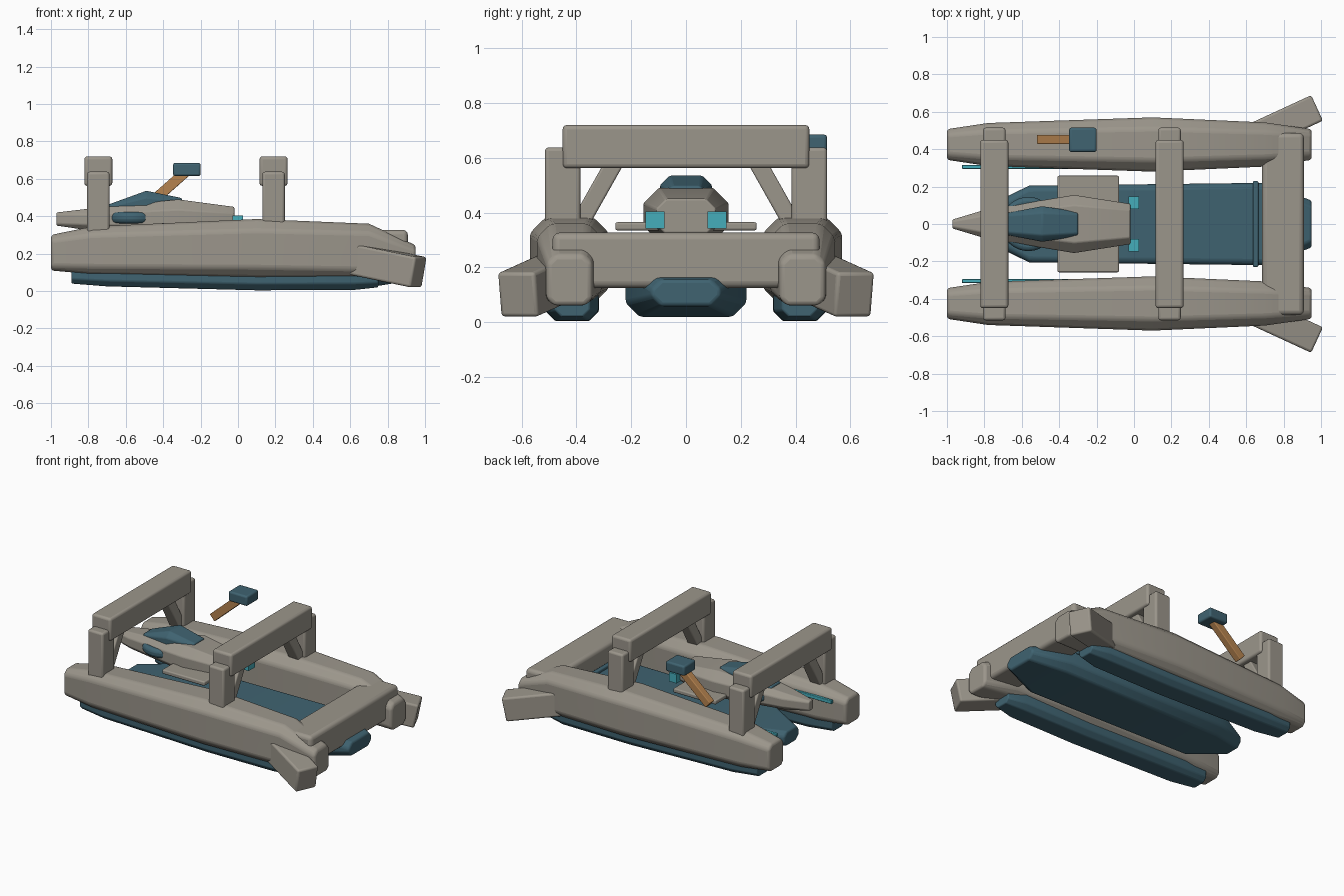
import bpy, bmesh, math
from mathutils import Vector, Matrix

if "Cube" in bpy.data.objects:
    bpy.data.objects.remove(bpy.data.objects["Cube"])


def material(name, rgb):
    m = bpy.data.materials.new(name)
    m.diffuse_color = (*rgb, 1)
    m.use_nodes = True
    m.node_tree.nodes["Principled BSDF"].inputs["Base Color"].default_value = m.diffuse_color
    return m


GREY = material("warm grey", (0.33, 0.305, 0.26))
BLUE = material("slate blue", (0.05, 0.125, 0.165))
CYAN = material("glow cyan", (0.06, 0.42, 0.5))
WOOD = material("orange brown", (0.47, 0.23, 0.08))


def finish(name, bm, mat, bevel):
    bmesh.ops.recalc_face_normals(bm, faces=bm.faces)
    me = bpy.data.meshes.new(name)
    bm.to_mesh(me)
    bm.free()
    me.materials.append(mat)
    ob = bpy.data.objects.new(name, me)
    bpy.context.collection.objects.link(ob)
    if bevel:
        mod = ob.modifiers.new("soft edges", 'BEVEL')
        mod.width = bevel
        mod.segments = 3
        mod.limit_method = 'ANGLE'
        mod.angle_limit = math.radians(25)
    bpy.ops.object.select_all(action='DESELECT')
    bpy.context.view_layer.objects.active = ob
    ob.select_set(True)
    bpy.ops.object.shade_smooth_by_angle(angle=math.radians(30))
    return ob


def block(name, lo, hi, mat, bevel=0.015):
    """Axis-aligned bevelled box between two corners."""
    lo, hi = Vector(lo), Vector(hi)
    bm = bmesh.new()
    bmesh.ops.create_cube(bm, size=1, matrix=Matrix.Translation((lo + hi) / 2)
                          @ Matrix.Diagonal((*(hi - lo), 1)))
    return finish(name, bm, mat, bevel)


def bar(name, a, b, width, height, mat, bevel=0.01):
    """Box running from a to b, kept upright."""
    a, b = Vector(a), Vector(b)
    d = (b - a).normalized()
    side = Vector((0, 0, 1)).cross(d).normalized()
    up = d.cross(side)
    rot = Matrix((d, side, up)).transposed().to_4x4()
    bm = bmesh.new()
    bmesh.ops.create_cube(bm, size=1, matrix=Matrix.Translation((a + b) / 2) @ rot
                          @ Matrix.Diagonal(((b - a).length, width, height, 1)))
    return finish(name, bm, mat, bevel)


def loft(name, sections, mat, bevel=0.012, yc=0):
    """Octagonal hull; section = x, half width, z low, z high, low chamfer, high chamfer."""
    bm = bmesh.new()
    rings = []
    for x, w, z0, z1, c0, c1 in sections:
        half = [(w - c0, z0), (w, z0 + c0), (w, z1 - c1), (w - c1, z1)]
        pts = half + [(-y, z) for y, z in reversed(half)]
        rings.append([bm.verts.new((x, yc + y, z)) for y, z in pts])
    for r, s in zip(rings, rings[1:]):
        for i in range(8):
            j = (i + 1) % 8
            bm.faces.new((r[i], r[j], s[j], s[i]))
    bm.faces.new(rings[0])
    bm.faces.new(rings[-1])
    return finish(name, bm, mat, bevel)


# Central hull with deck rib
loft("central_hull", [(-0.82, 0.08, 0.08, 0.18, 0.03, 0.03),
                      (-0.56, 0.205, 0.03, 0.2, 0.05, 0.02),
                      (0.7, 0.22, 0.02, 0.2, 0.05, 0.02),
                      (0.95, 0.125, 0.06, 0.155, 0.035, 0.035)], BLUE)
block("deck_rib", (0.635, -0.23, 0.15), (0.665, 0.23, 0.22), BLUE, 0.008)

# Parts repeated on both sides
for s, side in ((-1, "right"), (1, "left")):
    loft("side_hull_" + side, [(-1, 0.082, 0.11, 0.3, 0.025, 0.03),
                               (-0.78, 0.115, 0.09, 0.345, 0.04, 0.045),
                               (0.1, 0.145, 0.075, 0.385, 0.05, 0.06),
                               (0.7, 0.118, 0.075, 0.36, 0.04, 0.05),
                               (0.95, 0.082, 0.06, 0.245, 0.025, 0.03)],
         GREY, 0.016, s * 0.425)
    loft("keel_" + side, [(-0.89, 0.07, 0.04, 0.13, 0.025, 0.01),
                          (-0.7, 0.09, 0.025, 0.13, 0.03, 0.01),
                          (0.1, 0.097, 0.004, 0.13, 0.035, 0.01),
                          (0.62, 0.095, 0.006, 0.13, 0.035, 0.01),
                          (0.75, 0.065, 0.02, 0.12, 0.025, 0.01)],
         BLUE, 0.012, s * 0.415)
    bar("stern_fin_" + side, (0.62, s * 0.455, 0.172), (0.967, s * 0.615, 0.1),
        0.15, 0.165, GREY, 0.013)
    block("hull_light_" + side, (-0.92, s * 0.305 - 0.01, 0.265),
          (-0.2, s * 0.305 + 0.01, 0.29), CYAN, 0.004)

# Gantries: posts, diagonal struts and top beam
for x, place in ((-0.747, "front"), (0.19, "rear")):
    for s, side in ((-1, "right"), (1, "left")):
        tag = place + "_" + side
        block("gantry_post_" + tag, (x - 0.06, s * 0.45 - 0.065, 0.3),
              (x + 0.06, s * 0.45 + 0.065, 0.638), GREY, 0.014)
        bar("gantry_strut_" + tag, (x, s * 0.395, 0.345), (x, s * 0.257, 0.59),
            0.08, 0.065, GREY, 0.008)
    block("gantry_beam_" + place, (x - 0.075, -0.45, 0.562), (x + 0.075, 0.45, 0.72),
          GREY, 0.016)

# Stern cross beam
block("stern_beam", (0.685, -0.487, 0.125), (0.908, 0.487, 0.327), GREY, 0.025)

# Small carried craft
loft("craft_body", [(-0.97, 0.024, 0.35, 0.42, 0.01, 0.01),
                    (-0.8, 0.075, 0.325, 0.44, 0.03, 0.03),
                    (-0.32, 0.155, 0.31, 0.49, 0.04, 0.055),
                    (-0.02, 0.108, 0.325, 0.45, 0.03, 0.035)], GREY, 0.006)
loft("craft_canopy", [(-0.7, 0.055, 0.42, 0.46, 0.01, 0.012),
                      (-0.49, 0.095, 0.43, 0.536, 0.01, 0.035),
                      (-0.3, 0.065, 0.44, 0.497, 0.01, 0.015)], BLUE, 0.008)
block("craft_wing", (-0.41, -0.258, 0.335), (-0.08, 0.258, 0.365), GREY, 0.008)
for s, side in ((-1, "right"), (1, "left")):
    block("craft_engine_" + side, (-0.03, s * 0.113 - 0.034, 0.342),
          (0.027, s * 0.113 + 0.034, 0.405), CYAN, 0)

# Round side disc on the craft
bm = bmesh.new()
bmesh.ops.create_cone(bm, cap_ends=True, segments=32, radius1=0.145, radius2=0.145,
                      depth=0.06, matrix=Matrix.Translation((-0.565, 0, 0.392)))
finish("craft_disc", bm, BLUE, 0.022)

# Crane arm and head
bar("crane_arm", (-0.502, 0.452, 0.44), (-0.265, 0.452, 0.65), 0.05, 0.055, WOOD, 0.005)
block("crane_head", (-0.347, 0.385, 0.615), (-0.2, 0.515, 0.685), BLUE, 0.012)
